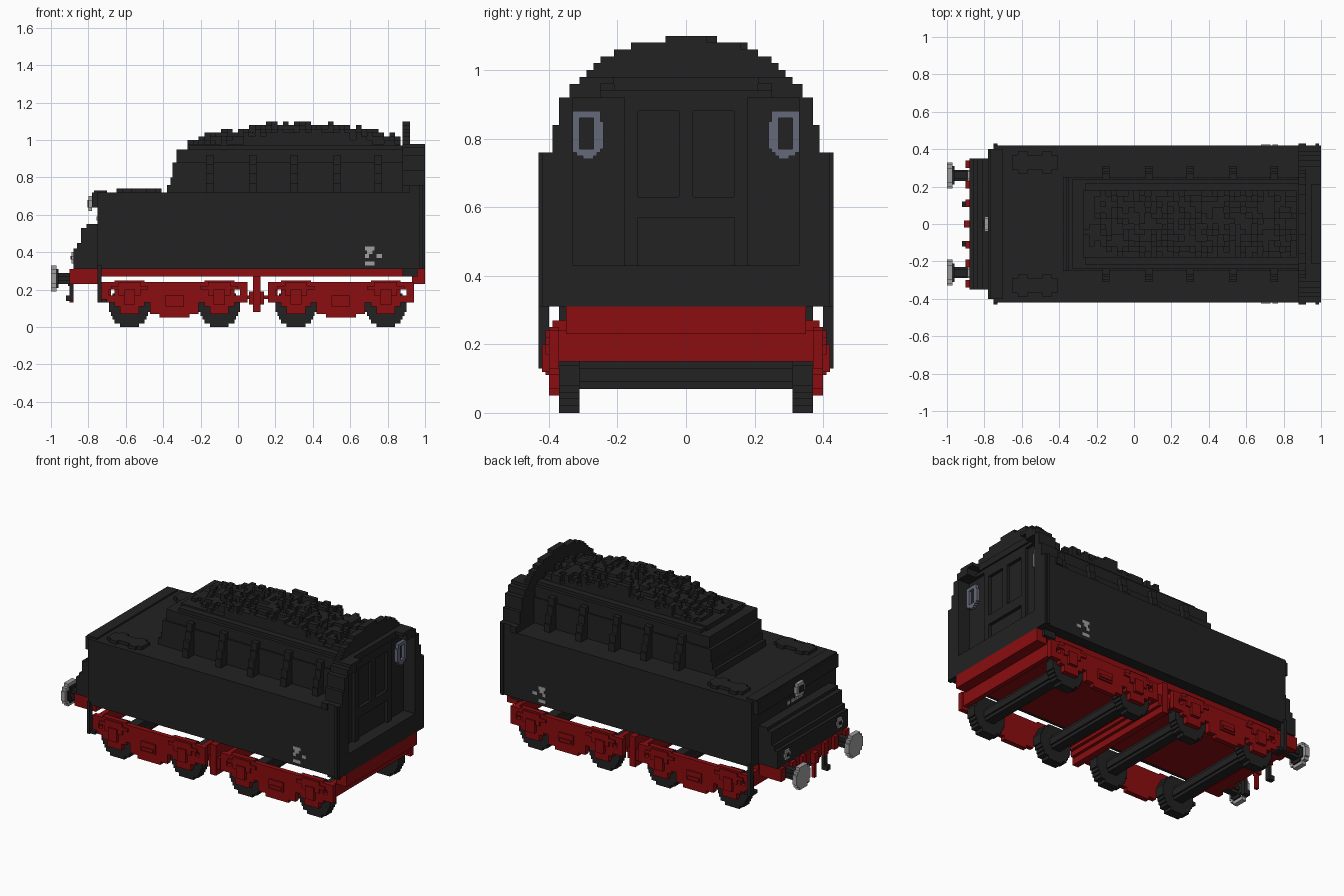
import bpy, bmesh, math, random

default_cube = bpy.data.objects.get("Cube")
if default_cube:
    bpy.data.objects.remove(default_cube, do_unlink=True)

UNIT = 0.01   # all part sizes below are in hundredths
STEP = 2      # size of one block
random.seed(4)


def material(name, red, green, blue):
    mat = bpy.data.materials.new(name)
    mat.use_nodes = True
    colour = (red, green, blue, 1)
    mat.diffuse_color = colour
    shader = mat.node_tree.nodes["Principled BSDF"]
    shader.inputs["Base Color"].default_value = colour
    shader.inputs["Roughness"].default_value = 0.8
    return mat


black = material("soot_black", .016, .016, .016)
crimson = material("frame_red", .26, .004, .005)
silver = material("light_grey", .35, .35, .35)
slate = material("window_grey", .13, .14, .19)


def flip_y(box):
    x0, x1, y0, y1, z0, z1 = box
    return (x0, x1, -y1, -y0, z0, z1)


def build(name, mat, boxes, both_sides=False):
    """Join (x0, x1, y0, y1, z0, z1) boxes into one object."""
    boxes = list(boxes)
    if both_sides:
        boxes += [flip_y(box) for box in boxes]
    bm = bmesh.new()
    for x0, x1, y0, y1, z0, z1 in boxes:
        cube = bmesh.ops.create_cube(bm, size=UNIT)
        for v in cube["verts"]:
            v.co.x = v.co.x * (x1 - x0) + UNIT * (x0 + x1) / 2
            v.co.y = v.co.y * (y1 - y0) + UNIT * (y0 + y1) / 2
            v.co.z = v.co.z * (z1 - z0) + UNIT * (z0 + z1) / 2
    mesh = bpy.data.meshes.new(name)
    bm.to_mesh(mesh)
    bm.free()
    mesh.materials.append(mat)
    obj = bpy.data.objects.new(name, mesh)
    bpy.context.collection.objects.link(obj)
    return obj


def disc_rows(radius):
    """Rows (half width, bottom, top) of a blocky disc."""
    for i in range(radius):
        low = -radius + i * STEP
        mid = low + STEP / 2
        yield round(math.sqrt(radius ** 2 - mid ** 2)), low, low + STEP


def disc_x(x0, x1, y, z, radius):
    return [(x0, x1, y - w, y + w, z + a, z + b) for w, a, b in disc_rows(radius)]


def disc_y(x, y0, y1, z, radius):
    return [(x - w, x + w, y0, y1, z + a, z + b) for w, a, b in disc_rows(radius)]


# Water tank body with a raised rim at the buffer end
build("tank_body", black, [(-75, 92, -42, 42, 31, 72), (-78, -75, -40, 40, 64, 72),
                           (-77, -70, -40, 40, 72, 73)])
build("tank_hatch", black, [(-65, -41, 29, 37, 72, 74), (-62, -57, 27, 39, 72, 74),
                            (-49, -44, 27, 39, 72, 74)], True)

# Coal bunker with stepped front and narrowing sides
build("coal_bunker", black, [(-38, 88, -25, 25, 72, 76), (-36, 88, -25, 25, 76, 80),
                             (-35, 88, -25, 25, 80, 88), (-33, 88, -24, 24, 88, 95),
                             (-26, 88, -22, 22, 95, 97)])
ribs = []
for x in (-15, 8, 30, 53, 75):
    for i, depth in enumerate((31, 30, 28, 27)):
        ribs.append((x - 2, x + 2, 23, depth, 72 + i * 5, 77 + i * 5))
build("bunker_rib", black, ribs, True)

# Heap of coal as random block columns
coal = []
for x in range(-27, 87, 3):
    for y in range(-18, 18, 3):
        along = (x - 32) / 60
        across = (y + 1) / 19
        top = 108 - 10 * along ** 2 - 4 * across ** 2 + random.choice((-3, -1, 0, 1, 2))
        top = max(98, min(110, STEP * round(top / STEP)))
        coal.append((x, x + 3, y, y + 3, 95, top))
build("coal_heap", black, coal)

# Arched end plate, rows shrink towards the top
arch = [(43, 72, 76), (39, 76, 84), (37, 84, 92), (34, 92, 96), (31, 96, 98), (29, 98, 100),
        (27, 100, 102), (25, 102, 104), (21, 104, 106), (16, 106, 108), (6, 108, 110)]
build("arched_end_plate", black, [(88, 92, -w, w, a, b) for w, a, b in arch])

# Side wings, sill and head strip round the recessed end wall
wings = [(92, 100, 33, 42, 31, 76), (97, 99, 42, 43, 31, 76), (92, 100, 33, 39, 76, 84),
         (92, 100, 33, 37, 84, 92), (92, 100, 25, 34, 92, 96), (92, 100, 21, 31, 96, 98)]
build("end_wing", black, wings, True)
build("end_sill", black, [(92, 100, -33, 33, 31, 43)])
build("end_head_strip", black, [(92, 95, -21, 21, 94, 98), (92, 94, -25, 25, 92, 94)])

# Door frame with three recessed panels
door = [(92, 94, 14, 18, 43, 92), (92, 94, -2, 2, 63, 88), (92, 94, -14, 14, 57, 63),
        (92, 94, -14, 14, 88, 92)]
build("door_frame", black, door + [flip_y(door[0])])


# Window frames on the end wall
window = [(92, 94, 31, 33, 76, 88), (92, 94, 25, 27, 76, 88), (92, 94, 27, 31, 86, 88),
          (92, 94, 26, 32, 75, 77), (92, 94, 27, 30, 74, 75), (92, 94, 24, 25, 77, 85)]
build("window_frame", slate, window, True)

# Small metal plates on the tank sides
plates = [(68, 73, 41, 42.4, 41, 43), (69, 72, 41, 42.4, 39, 41), (68, 70, 41, 42.4, 37, 39),
          (74, 77, 41, 42.4, 37, 39), (68, 73, 41, 42.4, 33, 35)]
build("side_plate", silver, plates, True)

# Stepped locker on the buffer end
locker = [(-88, 31, 42), (-86, 42, 45), (-84, 45, 53), (-81, 53, 55)]
build("end_locker", black, [(x, -75, -35, 35, a, b) for x, a, b in locker])
build("end_lamp", silver, disc_x(-89, -87, 26, 37, 3) + disc_x(-89, -87, -26, 37, 3)
      + disc_x(-80, -78, 0, 66, 4))
build("end_lamp_lens", black, disc_x(-89.5, -89, 26, 37, 1) + disc_x(-89.5, -89, -26, 37, 1)
      + disc_x(-80.5, -80, 0, 66, 2))
build("end_plate", silver, [(-75.6, -75, y, y + 3, 57, 59) for y in (-8, -4, 0, 4)])
build("hanging_step", black, [(-75, -73, 40, 43, 13, 33), (-75, -70, 36, 42, 13, 15)], True)

# Red underframe
build("floor_frame", crimson, [(-75, 100, -35, 35, 27, 31), (93, 100, -35, 35, 23, 27),
                               (-88, -75, -34, 34, 23, 31)])
build("floor_bracket", black, [(88, 96, 34, 37, 27, 31)], True)
build("beam_bracket", crimson, [(-90, -88, 30, 34, 23, 31), (-90, -88, 19, 23, 23, 31),
                                (-90, -88, 9, 13, 23, 31)], True)

# Coupling hook and hoses
build("coupling_hook", crimson, [(-91, -88, -2, 2, 22, 29), (-90, -88, -1, 1, 13, 22)])
build("brake_hose", black, [(-90, -88, 9, 12, 14, 23), (-92, -90, 9, 12, 14, 17)], True)

# Buffers
for side, y in (("left", 26), ("right", -26)):
    build("buffer_head_" + side, silver, disc_x(-100, -97, y, 26, 7))
    build("buffer_face_" + side, black, disc_x(-97, -96, y, 26, 5))
    build("buffer_shaft_" + side, black, disc_x(-97, -87, y, 26, 3))

# Wheels and axles
wheels, axles = [], []
for x in (-58, -10, 31, 79):
    wheels += disc_y(x, 31, 37, 11, 11)
    axles += disc_y(x, -31, 31, 11, 4)
build("wheel", black, wheels, True)
build("axle", black, axles)

# Bogie side frames, with see-through slots beside each axle box
for name, mid in (("outer", -34), ("inner", 55)):
    frame = [(mid - 38, mid + 38, 37, 40, 20, 24), (mid - 36, mid + 36, 37, 40, 13, 17),
             (mid - 8, mid + 8, 37, 40, 5, 20), (mid - 5, mid + 5, 40, 41, 11, 17),
             (mid - 4, mid + 4, 41, 41.8, 12, 14)]
    for s in (-1, 1):
        x = mid + 24 * s
        frame += [(x - 8, x + 8, 37, 40, 11, 25), (x - 5, x + 5, 37, 40, 7, 11),
                  (x - 6, x + 6, 40, 41, 17, 24), (x - 3, x + 3, 40, 42, 12, 20),
                  (x - 10, x + 10, 39, 41, 20, 22)]
        for edge in (mid + 14.5 * s, mid + 37 * s):
            frame.append((edge - 2, edge + 2, 37, 40, 13, 24))
        frame.append((mid + 10 * s - 3, mid + 10 * s + 3, 37, 40, 7, 22))
    build(name + "_bogie_side", crimson, frame, True)
    build(name + "_bogie_end_beam", crimson,
          [(mid + 36 * s - 1, mid + 36 * s + 2, -37, 37, 15, 24) for s in (-1, 1)])

# Ribbed cross beam between the bogies
build("centre_beam", crimson, [(6, 14, -38, 38, 12, 19), (8, 12, -39, 39, 8, 27),
                               (4, 16, -37, 37, 15, 17)])
